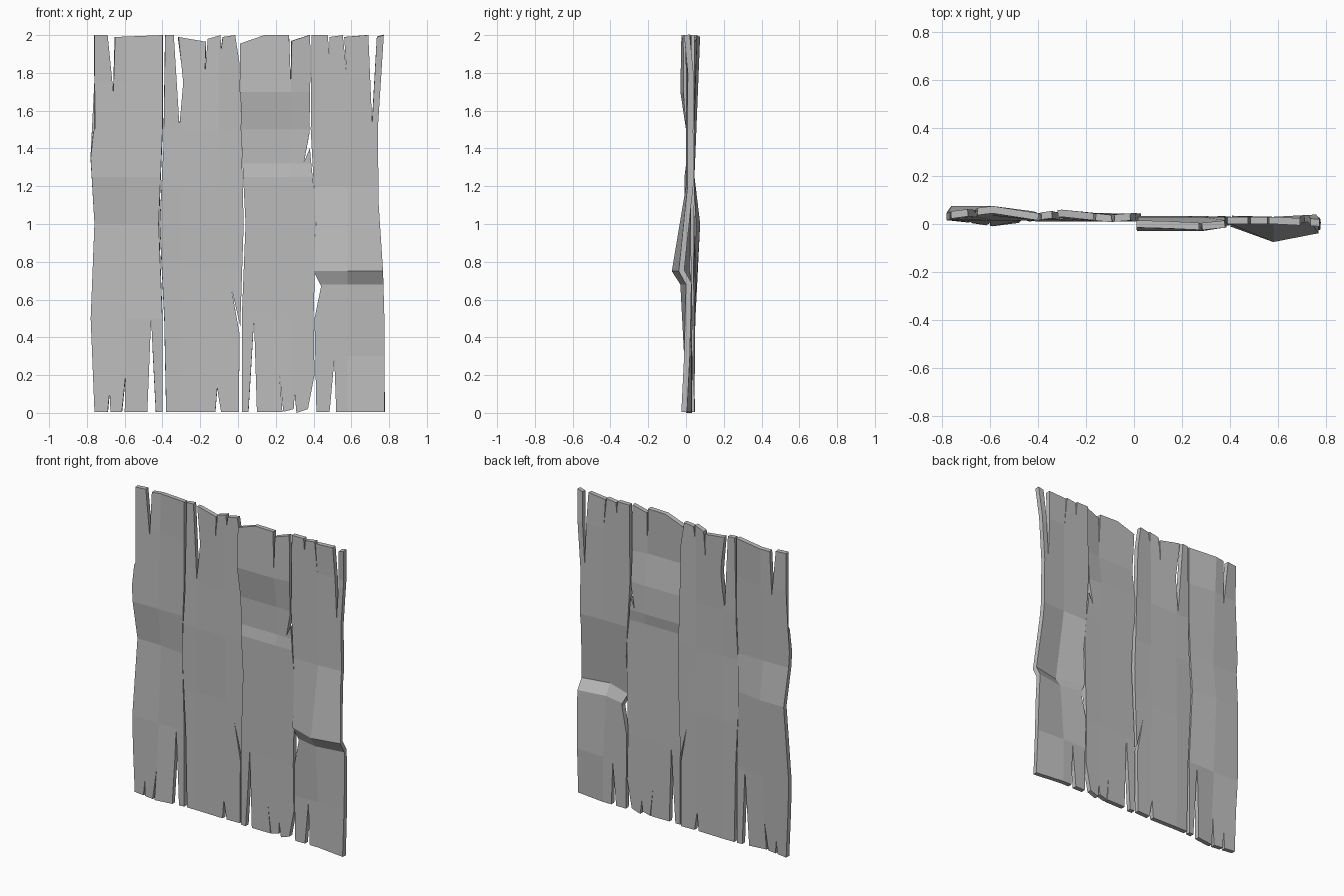
import bpy
import bmesh
from mathutils import Vector

THICKNESS = 0.03
TOP, BOTTOM = 2.0, 0.006

default_cube = bpy.data.objects.get("Cube")
if default_cube:
    bpy.data.objects.remove(default_cube, do_unlink=True)


# One weathered grey for every plank
def make_material(name, colour):
    material = bpy.data.materials.new(name)
    material.use_nodes = True
    material.diffuse_color = colour
    material.node_tree.nodes["Principled BSDF"].inputs["Base Color"].default_value = colour
    return material


wood = make_material("weathered grey wood", (0.5, 0.5, 0.5, 1.0))


# A split is a thin wedge cut into an end of a plank
def top_split(left, right, tip_x, tip_z):
    return [(left, TOP), (tip_x, tip_z), (right, TOP - 0.01)]


def bottom_split(left, right, tip_x, tip_z):
    return [(left, BOTTOM), (tip_x, tip_z), (right, BOTTOM)]


def locate(value, stops):
    """Return the interval of sorted stops holding the value, and the fraction along it."""
    value = min(max(value, stops[0]), stops[-1])
    for i in range(len(stops) - 1):
        if value <= stops[i + 1]:
            break
    return i, (value - stops[i]) / (stops[i + 1] - stops[i])


def warp_depth(x, z, columns, heights, rows):
    """Blend the depth of the front face between the rows and columns of a warp."""
    c, across = locate(x, columns)
    r, up = locate(z, heights)

    def along(row):
        return row[c] + (row[c + 1] - row[c]) * across

    low, high = along(rows[r]), along(rows[r + 1])
    return low + (high - low) * up


def add_plank(name, bottom, right, top, left, columns, warp):
    """Cut a flat outline along its creases, warp it and give it thickness.

    Bottom and top run left to right; right and left run upwards.
    """
    heights = sorted(warp)
    rows = [warp[height] for height in heights]
    outline = bottom + right + top[::-1] + left[::-1]

    bm = bmesh.new()
    bm.faces.new([bm.verts.new((x, 0, z)) for x, z in outline])

    cuts = [(Vector((0, 0, z)), Vector((0, 0, 1))) for z in heights[1:-1]]
    cuts += [(Vector((x, 0, 0)), Vector((1, 0, 0))) for x in columns[1:-1]]
    for point, normal in cuts:
        geometry = bm.verts[:] + bm.edges[:] + bm.faces[:]
        bmesh.ops.bisect_plane(bm, geom=geometry, dist=0.0001, plane_co=point, plane_no=normal)

    for vert in bm.verts:
        vert.co.y = warp_depth(vert.co.x, vert.co.z, columns, heights, rows)

    mesh = bpy.data.meshes.new(name)
    bm.to_mesh(mesh)
    bm.free()
    mesh.materials.append(wood)
    plank = bpy.data.objects.new(name, mesh)
    bpy.context.collection.objects.link(plank)

    solid = plank.modifiers.new("thickness", "SOLIDIFY")
    solid.thickness = THICKNESS
    solid.offset = -1
    return plank


# Outer plank on the right, with a splinter on its outer edge
add_plank(
    "right_outer_plank",
    bottom=[(-.76, BOTTOM)]
    + bottom_split(-.69, -.675, -.68, .11)
    + bottom_split(-.615, -.60, -.595, .2)
    + bottom_split(-.48, -.435, -.46, .5),
    right=[(-.40, BOTTOM), (-.40, .5), (-.42, 1), (-.40, 1.5)],
    top=top_split(-.69, -.65, -.66, 1.7) + [(-.40, TOP)],
    left=[(-.78, .5), (-.76, 1), (-.78, 1.35), (-.765, 1.49),
          (-.73, 1.33), (-.757, 1.45), (-.76, TOP)],
    columns=[-.78, -.59, -.40],
    warp={
        0: (.02, -.01, .015),
        .3: (.015, .015, .015),
        .5: (.02, .02, .015),
        1: (.045, .045, .02),
        1.25: (.015, .015, .015),
        1.75: (.02, .035, .015),
        2: (.02, .045, .015),
    },
)

# Inner plank on the right, with a deep split at the top
add_plank(
    "right_inner_plank",
    bottom=[(-.38, BOTTOM)] + bottom_split(-.12, -.09, -.11, .13),
    right=[(.005, BOTTOM), (.008, .42), (-.035, .66), (.012, .46), (.03, 1), (.008, 1.85)],
    top=top_split(-.34, -.315, -.31, 1.52)[:2]
    + [(-.29, 1.75), (-.315, 1.99)]
    + [(-.17, 1.965), (-.175, 1.8), (-.16, 1.98)]
    + top_split(-.092, -.08, -.09, 1.92)
    + [(-.015, TOP)],
    left=[(-.39, .5), (-.415, 1), (-.395, 1.4), (-.385, TOP)],
    columns=[-.41, -.3, -.1, .03],
    warp={
        0: (.015, .015, .01, .015),
        .78: (.015, .02, .015, .01),
        1.2: (.01, .01, .01, .015),
        1.5: (.015, .015, .01, .015),
        2: (.015, .03, .008, .018),
    },
)

# Inner plank on the left, with a ragged lower corner
add_plank(
    "left_inner_plank",
    bottom=[(.02, BOTTOM)]
    + bottom_split(.055, .10, .085, .5)
    + bottom_split(.235, .24, .22, .2)
    + [(.295, .02), (.30, .1), (.31, 0)],
    right=[(.37, .02), (.405, .2), (.40, .5), (.408, .8), (.41, 1.1),
           (.38, 1.4), (.35, 1.33), (.378, 1.48), (.385, 1.9)],
    top=[(.14, TOP)] + top_split(.27, .285, .28, 1.75)[:2] + [(.285, 1.97), (.38, TOP)],
    left=[(.02, .5), (.04, 1), (.02, 1.4), (.01, 1.85), (.01, 1.955)],
    columns=[.01, .28, .41],
    warp={
        0: (0, 0, .005),
        .25: (.005, -.01, 0),
        .5: (0, 0, 0),
        1.25: (-.008, -.008, -.005),
        1.32: (.003, .003, 0),
        1.5: (0, 0, 0),
        1.7: (-.03, -.03, -.01),
        2: (-.012, -.025, -.012),
    },
)

# Outer plank on the left, buckled forward across its width
add_plank(
    "left_outer_plank",
    bottom=[(.415, BOTTOM)] + bottom_split(.485, .52, .51, .28),
    right=[(.775, BOTTOM), (.775, .5), (.768, .75), (.745, 1.1), (.74, 1.5)],
    top=top_split(.475, .485, .483, 1.9)
    + top_split(.555, .562, .575, 1.8)
    + top_split(.69, .735, .71, 1.53)
    + [(.772, TOP)],
    left=[(.405, .5), (.44, .67), (.40, .75), (.412, 1), (.385, 1.5), (.39, TOP)],
    columns=[.4, .58, .77],
    warp={
        0: (0, 0, -.025),
        .3: (0, 0, -.01),
        .68: (.01, -.03, 0),
        .75: (-.01, -.075, -.038),
        1.2: (0, 0, .01),
        1.8: (0, 0, .01),
        2: (0, 0, -.01),
    },
)
